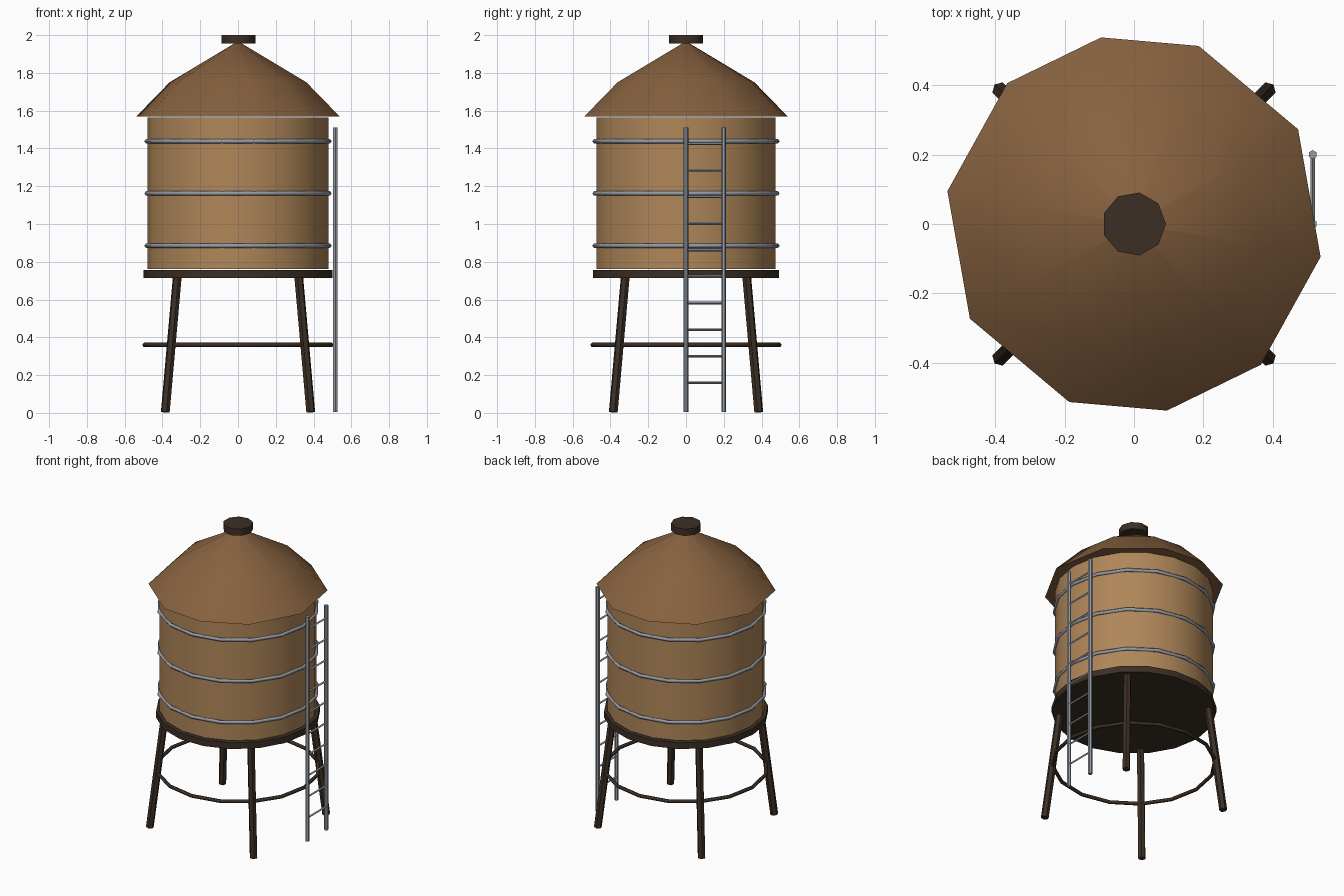
import bpy, bmesh, math
from mathutils import Vector

if "Cube" in bpy.data.objects:
    bpy.data.objects.remove(bpy.data.objects["Cube"])


def material(name, rgb):
    m = bpy.data.materials.new(name)
    m.diffuse_color = (*rgb, 1)
    m.use_nodes = True
    m.node_tree.nodes["Principled BSDF"].inputs["Base Color"].default_value = m.diffuse_color
    return m


WOOD = material("tank wood", (0.43, 0.24, 0.10))
ROOF = material("roof wood", (0.24, 0.12, 0.05))
DARK = material("dark timber", (0.045, 0.028, 0.018))
METAL = material("metal", (0.30, 0.33, 0.37))


def finish(obj, name, mat, angle=50):
    obj.name = name
    obj.data.materials.append(mat)
    bpy.ops.object.select_all(action='DESELECT')
    obj.select_set(True)
    bpy.context.view_layer.objects.active = obj
    bpy.ops.object.shade_smooth_by_angle(angle=math.radians(angle))
    return obj


def lathe(name, profile, angles, mat):
    """Closed solid from (radius, z) rings, with corners at the given angles."""
    bm = bmesh.new()
    rings = [[bm.verts.new((r * math.cos(math.radians(a)), r * math.sin(math.radians(a)), z))
              for a in angles] for r, z in profile]
    n = len(angles)
    for low, high in zip(rings, rings[1:]):
        for i in range(n):
            j = (i + 1) % n
            bm.faces.new((low[i], low[j], high[j], high[i]))
    bm.faces.new(rings[0][::-1])
    bm.faces.new(rings[-1])
    mesh = bpy.data.meshes.new(name)
    bm.to_mesh(mesh)
    bm.free()
    obj = bpy.data.objects.new(name, mesh)
    bpy.context.collection.objects.link(obj)
    return finish(obj, name, mat)


def rod(name, a, b, radius, sides, mat):
    """Straight bar between two points."""
    a, b = Vector(a), Vector(b)
    bpy.ops.mesh.primitive_cylinder_add(vertices=sides, radius=radius, depth=(b - a).length,
                                        location=(a + b) / 2)
    obj = bpy.context.object
    obj.rotation_euler = (b - a).to_track_quat('Z', 'Y').to_euler()
    return finish(obj, name, mat)


def hoop(name, z, radius, thickness, mat):
    bpy.ops.mesh.primitive_torus_add(major_segments=16, minor_segments=5, major_radius=radius,
                                     minor_radius=thickness, location=(0, 0, z))
    return finish(bpy.context.object, name, mat, 80)


def even(n):
    return [360 * i / n for i in range(n)]


# Tank, platform, uneven ten-sided roof and its cap
lathe("tank", [(0.48, 0.762), (0.48, 1.565)], even(18), WOOD)
lathe("platform", [(0.50, 0.715), (0.50, 0.757)], even(18), DARK)
roof_corners = [-150, -110, -80, -48, -10, 30, 70, 100, 132, 170]
lathe("roof", [(0.546, 1.57), (0.368, 1.75), (0.004, 1.965)], roof_corners, ROOF)
lathe("roof_cap", [(0.092, 1.955), (0.092, 2.0)], even(9), DARK)

# Metal hoops around the tank, and the ring bracing the legs
for i, z in enumerate((0.885, 1.162, 1.438)):
    hoop(f"tank_hoop_{i + 1}", z, 0.484, 0.012, METAL)
hoop("leg_brace_ring", 0.36, 0.495, 0.012, DARK)

# Four splayed legs
for sx in (-1, 1):
    for sy in (-1, 1):
        side = ("front" if sy < 0 else "back") + ("_left" if sx < 0 else "_right")
        rod(f"{side}_leg", (0.385 * sx, 0.385 * sy, 0.004), (0.322 * sx, 0.322 * sy, 0.715),
            0.024, 6, DARK)

# Ladder on the right side
for i, y in enumerate((0.0, 0.2)):
    rod(f"ladder_rail_{i + 1}", (0.515, y, 0.005), (0.515, y, 1.51), 0.013, 6, METAL)
for i in range(10):
    z = 0.16 + 0.1405 * i
    rod(f"ladder_rung_{i + 1}", (0.515, 0, z), (0.515, 0.2, z), 0.007, 4, METAL)
